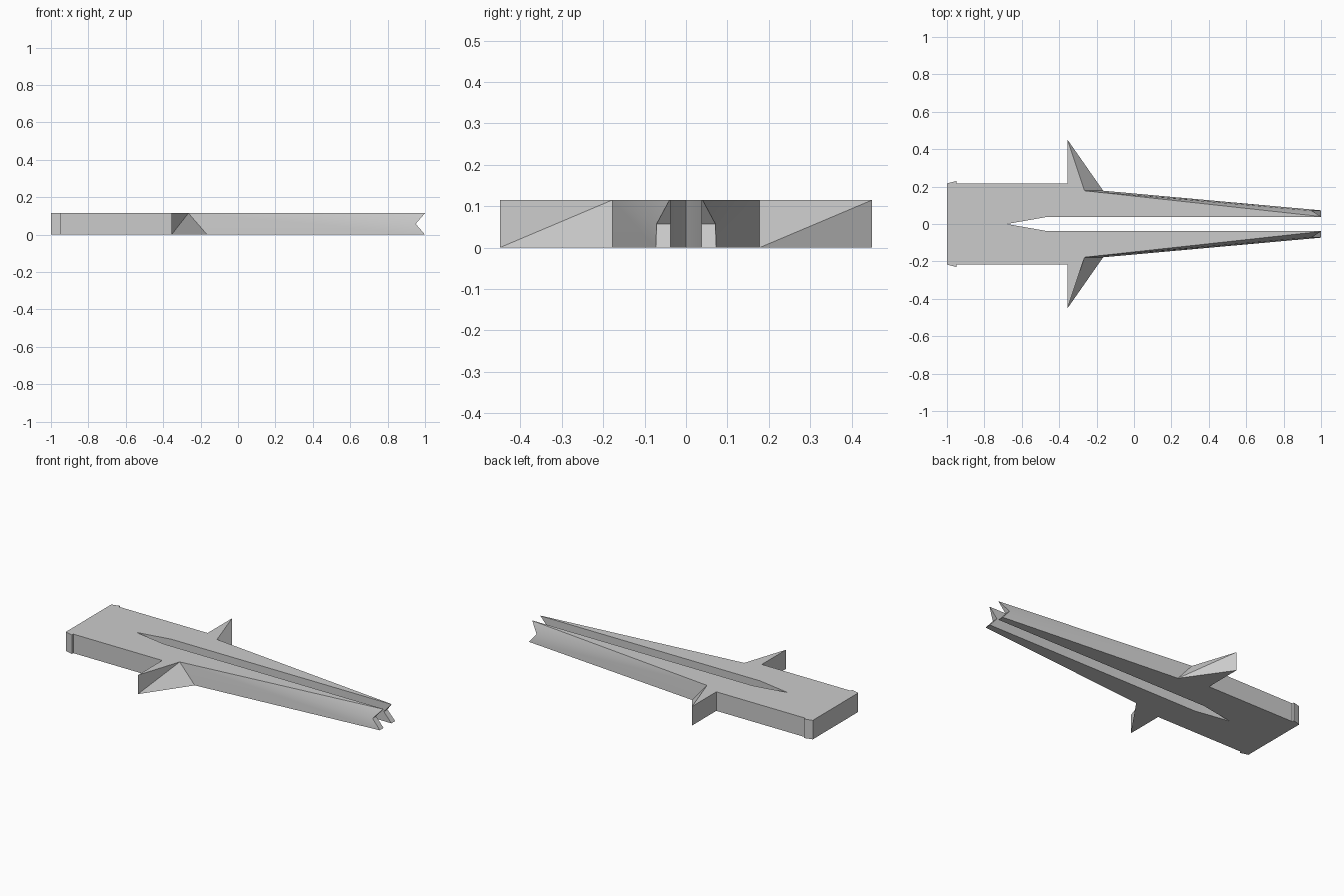
import bpy, bmesh, math

cube = bpy.data.objects.get("Cube")
if cube:
    bpy.data.objects.remove(cube)

H = 0.115          # plate thickness
MID = H / 2        # height of the notch in the prong ends
SLOT = 0.037       # half width of the slot

grey = bpy.data.materials.new("plain_grey")
grey.use_nodes = True
colour = (0.6, 0.6, 0.6, 1)
grey.diffuse_color = colour
grey.node_tree.nodes["Principled BSDF"].inputs["Base Color"].default_value = colour

# Outline shared by both levels, from the rear centre out to the spike tip
REAR = [(-1, 0), (-1, 0.217), (-0.95, 0.23), (-0.95, 0.217), (-0.355, 0.217), (-0.355, 0.45)]
# Slot outline, from the prong end back to the centre line
INNER = [(1, SLOT), (-0.47, SLOT), (-0.68, 0)]
# Outer edge of the prong: root and end, sloping outward to the bottom
ROOT_TOP, ROOT_LOW = (-0.265, 0.178), (-0.165, 0.178)
END_TOP, END_LOW = (1, 0.04), (1, 0.073)


def build_half(bm, side):
    """Add one half of the forked plate; side is +1 or -1 in y."""
    def level(points, z):
        return [bm.verts.new((x, side * y, z)) for x, y in points]

    def face(*verts):
        return bm.faces.new(verts)

    top = level(REAR + [ROOT_TOP, END_TOP] + INNER, H)
    low = level(REAR + [ROOT_LOW, END_LOW] + INNER, 0)
    notch_out, notch_in = level([(0.95, 0.071), (0.95, SLOT)], MID)
    bm.faces.new(top)
    bm.faces.new(low)

    # Body sides, rear lug and spike back
    n = len(REAR)
    for i in range(n - 1):
        face(top[i], top[i + 1], low[i + 1], low[i])

    # Sloping spike front, split along opposite diagonals on the two sides
    tip, root, end, inner = n - 1, n, n + 1, n + 2
    if side < 0:
        face(top[tip], top[root], low[tip])
        face(top[root], low[root], low[tip])
    else:
        face(top[tip], top[root], low[root])
        face(top[tip], low[root], low[tip])

    # Outer prong wall and notched end
    face(top[root], top[end], notch_out)
    face(top[root], notch_out, low[end], low[root])
    face(top[end], top[inner], notch_in, notch_out)
    face(notch_out, notch_in, low[inner], low[end])

    # Slot walls
    face(top[inner], top[inner + 1], low[inner + 1], low[inner], notch_in)
    face(top[inner + 1], top[inner + 2], low[inner + 2], low[inner + 1])


bm = bmesh.new()
for side in (1, -1):
    build_half(bm, side)
bmesh.ops.remove_doubles(bm, verts=bm.verts, dist=0.0005)
bmesh.ops.recalc_face_normals(bm, faces=bm.faces)

mesh = bpy.data.meshes.new("forked_blade")
bm.to_mesh(mesh)
bm.free()
mesh.materials.append(grey)
blade = bpy.data.objects.new("forked_blade", mesh)
bpy.context.collection.objects.link(blade)

# Soft shading along the prong walls, crisp elsewhere
bpy.context.view_layer.objects.active = blade
blade.select_set(True)
bpy.ops.object.shade_smooth_by_angle(angle=math.radians(30))
